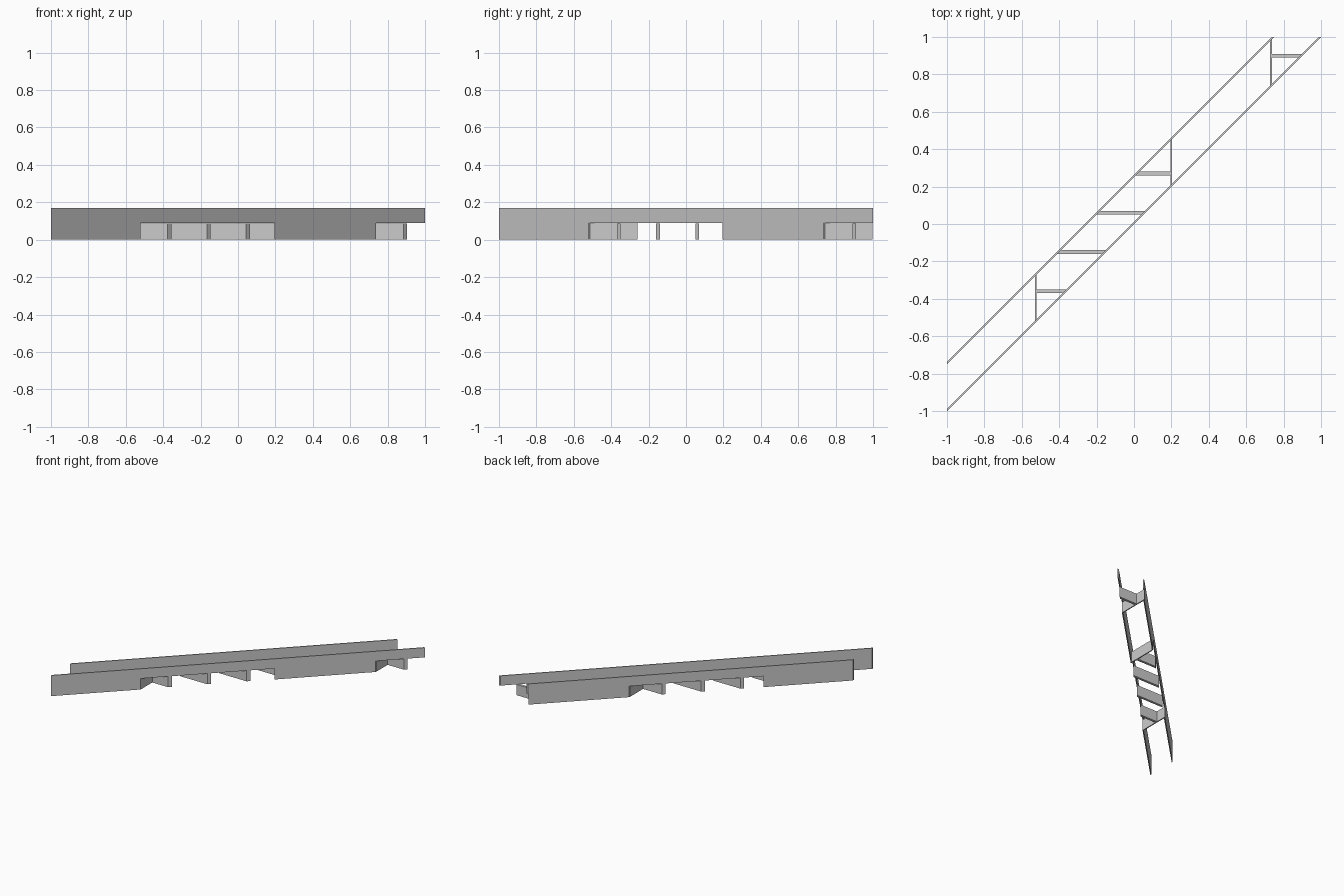
import bpy, bmesh

if "Cube" in bpy.data.objects:
    bpy.data.objects.remove(bpy.data.objects["Cube"])

RAIL_H, BAR_H = 0.17, 0.09      # full rail height, notch / cross bar height
T = 0.012                       # rail thickness measured along y
LOWER, UPPER = 0.0, 0.25        # rails follow y = x + offset
MID_LOW, MID_UP = LOWER + T / 2, UPPER + T / 2


def prism(name, side_a, side_b):
    """Solid between two matching outlines."""
    bm = bmesh.new()
    a = [bm.verts.new(p) for p in side_a]
    b = [bm.verts.new(p) for p in side_b]
    n = len(a)
    bm.faces.new(a)
    bm.faces.new(b[::-1])
    for i in range(n):
        j = (i + 1) % n
        bm.faces.new((a[j], a[i], b[i], b[j]))
    bmesh.ops.recalc_face_normals(bm, faces=bm.faces)
    me = bpy.data.meshes.new(name)
    bm.to_mesh(me)
    bm.free()
    ob = bpy.data.objects.new(name, me)
    bpy.context.collection.objects.link(ob)
    return ob


def column(name, outline, height):
    return prism(name, [(x, y, 0) for x, y in outline],
                 [(x, y, height) for x, y in outline])


# Diagonal side rails, notched underneath and trimmed square at y = 1
profile = [(-1, 0), (-0.522, 0), (-0.522, BAR_H), (0.196, BAR_H), (0.196, 0),
           (0.735, 0), (0.735, BAR_H), (1, BAR_H), (1, RAIL_H), (-1, RAIL_H)]


def rail_side(d):
    return [(min(x, 1 - d), min(x, 1 - d) + d, z) for x, z in profile]


for name, d in (("lower_rail", LOWER), ("upper_rail", UPPER)):
    prism(name, rail_side(d), rail_side(d + T))

# Thin walls across the rails at the notch ends
for i, (x0, x1) in enumerate([(-0.529, -0.52), (0.194, 0.203), (0.728, 0.737)]):
    column(f"notch_wall_{i + 1}",
           [(x0, x0 + MID_LOW), (x1, x1 + MID_LOW),
            (x1, min(1, x1 + MID_UP)), (x0, min(1, x0 + MID_UP))], BAR_H)

# Cross bars, mitred to the rails or butted against a notch wall
for i, (y, lo, hi) in enumerate([(-0.36, -0.524, 1), (-0.15, -1, 1), (0.06, -1, 1),
                                 (0.27, -1, 0.198), (0.9, 0.732, 1)]):
    y0, y1 = y - 0.01, y + 0.01
    column(f"cross_bar_{i + 1}",
           [(max(lo, y0 - MID_UP), y0), (min(hi, y0 - MID_LOW), y0),
            (min(hi, y1 - MID_LOW), y1), (max(lo, y1 - MID_UP), y1)], BAR_H - 0.002)
